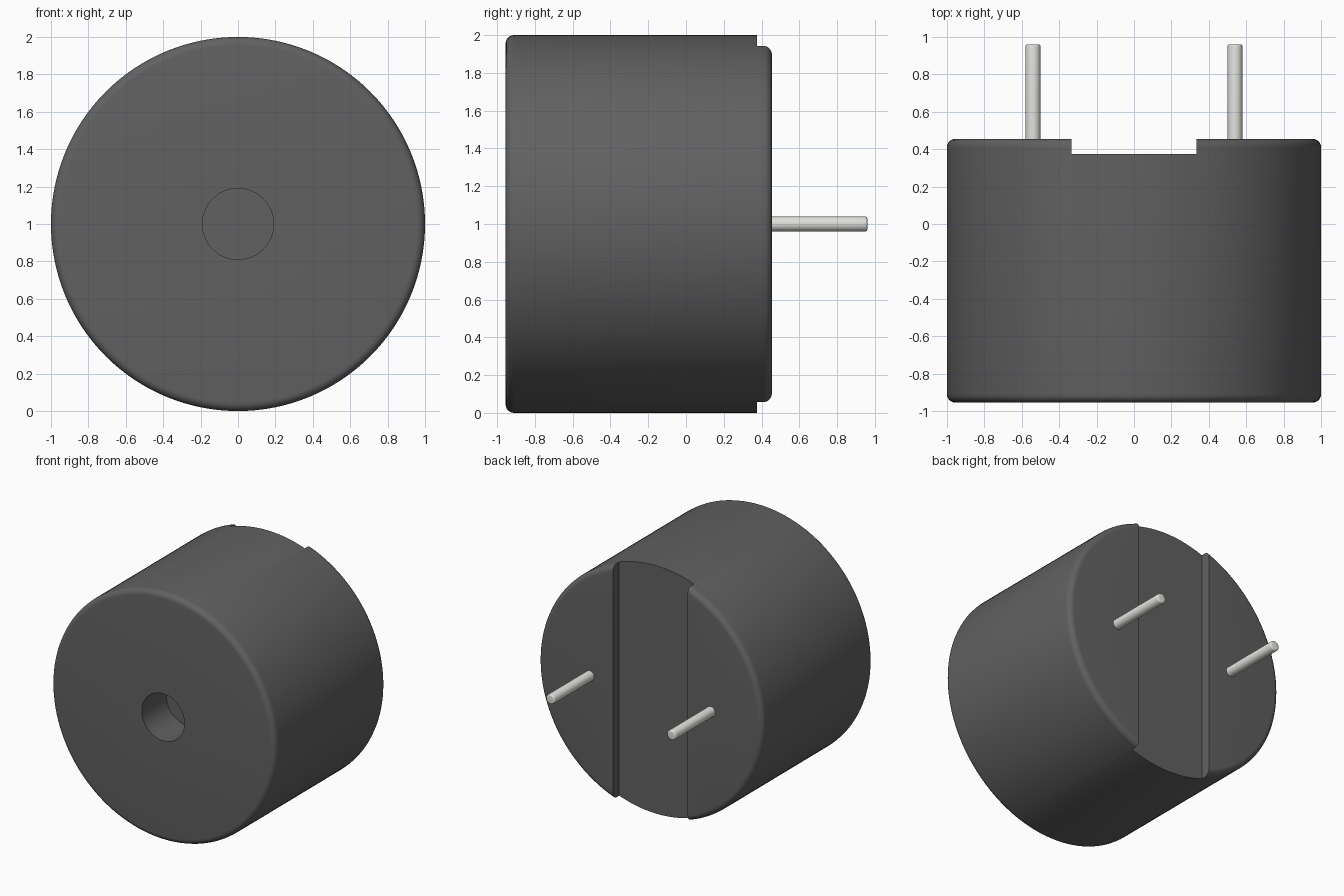
import bpy, bmesh, math
from mathutils import Vector, Matrix

if "Cube" in bpy.data.objects:
    bpy.data.objects.remove(bpy.data.objects["Cube"])


def material(name, rgb):
    m = bpy.data.materials.new(name)
    m.diffuse_color = (*rgb, 1)
    m.use_nodes = True
    m.node_tree.nodes["Principled BSDF"].inputs["Base Color"].default_value = m.diffuse_color
    return m


def corner(r, y, rad, a0, a1, n=6):
    """Rounded profile corner as (radius, y) points."""
    return [(r + rad * math.cos(math.radians(a0 + (a1 - a0) * i / n)),
             y + rad * math.sin(math.radians(a0 + (a1 - a0) * i / n))) for i in range(n + 1)]


def lathe(name, profile, segs, mat, x=0.0):
    """Revolve a closed (radius, y) profile about the y-parallel axis at height z = 1."""
    bm = bmesh.new()
    vs = [bm.verts.new((r, y, 0)) for r, y in profile]
    es = [bm.edges.new(p) for p in zip(vs, vs[1:])]
    bmesh.ops.spin(bm, geom=vs + es, cent=(0, 0, 0), axis=(0, 1, 0),
                   angle=math.tau, steps=segs, use_duplicate=False)
    bmesh.ops.remove_doubles(bm, verts=bm.verts, dist=1e-5)
    bmesh.ops.recalc_face_normals(bm, faces=bm.faces)
    me = bpy.data.meshes.new(name)
    bm.to_mesh(me)
    bm.free()
    ob = bpy.data.objects.new(name, me)
    ob.location = (x, 0, 1)
    bpy.context.collection.objects.link(ob)
    me.materials.append(mat)
    return ob


def smooth(ob):
    bpy.ops.object.select_all(action='DESELECT')
    ob.select_set(True)
    bpy.context.view_layer.objects.active = ob
    bpy.ops.object.shade_smooth_by_angle(angle=math.radians(30))


dark = material("dark_plastic", (0.12, 0.12, 0.12))
metal = material("pin_metal", (0.75, 0.75, 0.71))

# Round housing with filleted rims and a blind sound hole in the front
front, back, f = -0.955, 0.455, 0.045
profile = [(0, -0.64), (0.19, -0.64), (0.19, front)]
profile += corner(1 - f, front + f, f, -90, 0)
profile += corner(1 - f, back - f, f, 0, 90)
profile += [(0, back)]
housing = lathe("housing", profile, 128, dark)

# Vertical channel cut across the back face
bpy.ops.mesh.primitive_cube_add(size=1, location=(0, 0.575, 1))
cutter = bpy.context.object
cutter.name = "channel_cutter"
cutter.scale = (0.667, 0.4, 2.4)
cutter.hide_render = True
mod = housing.modifiers.new("channel", 'BOOLEAN')
mod.operation = 'DIFFERENCE'
mod.solver = 'EXACT'
mod.object = cutter
bpy.context.view_layer.objects.active = housing
bpy.ops.object.modifier_apply(modifier=mod.name)
bpy.data.objects.remove(cutter)
smooth(housing)

# Two contact pins with softened tips
pr, tip, e = 0.04, 0.96, 0.012
pin_profile = [(0, 0.45), (pr, 0.45)] + corner(pr - e, tip - e, e, 0, 90, 4) + [(0, tip)]
for side, x in (("left", -0.54), ("right", 0.54)):
    smooth(lathe(side + "_pin", pin_profile, 32, metal, x))
